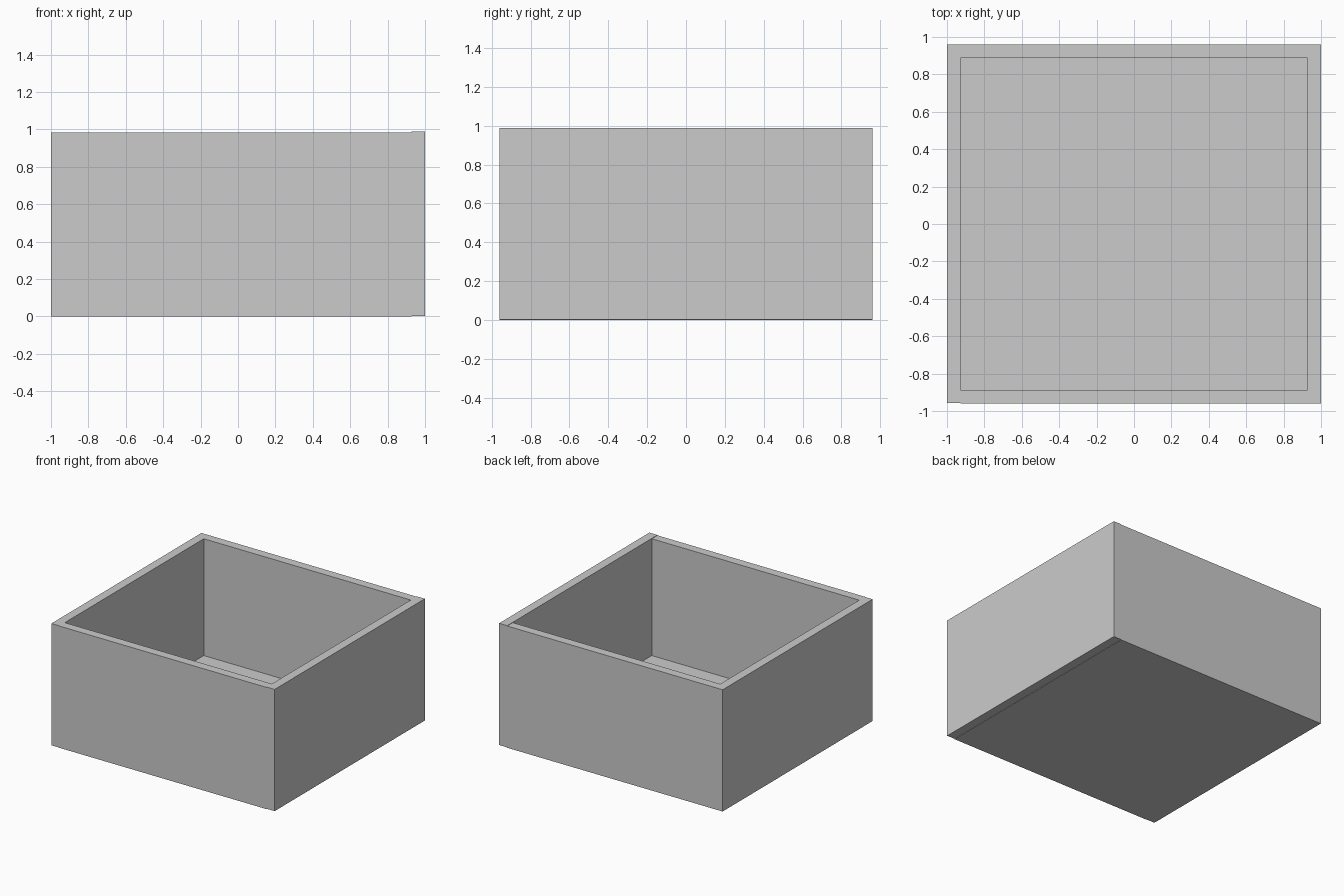
import bpy

if "Cube" in bpy.data.objects:
    bpy.data.objects.remove(bpy.data.objects["Cube"])


def panel(name, x, y, z):
    """Axis-aligned board from (min, max) ranges."""
    bpy.ops.mesh.primitive_cube_add(size=1, location=[sum(r) / 2 for r in (x, y, z)])
    board = bpy.context.object
    board.name = name
    board.scale = [r[1] - r[0] for r in (x, y, z)]
    bpy.ops.object.transform_apply(location=False, rotation=False, scale=True)
    return board


W, D, H = 1.0, 0.96, 0.985   # half width, half depth, height
T = 0.072                    # wall thickness
inner_x, inner_y = W - T, D - T

# Side walls: the right board sits a hair higher than the rest
panel("left_wall", (-W, -inner_x), (-D + 0.003, D), (0, H))
panel("right_wall", (inner_x, W), (-D, D), (0.003, H + 0.003))

# Front and back walls run between the side walls
panel("front_wall", (-inner_x, inner_x), (-D, -inner_y), (0, H))
panel("back_wall", (-inner_x, inner_x), (inner_y, D), (0, H))

# Thin floor board inside the walls
panel("floor", (-inner_x, inner_x), (-inner_y, inner_y), (0, 0.04))
